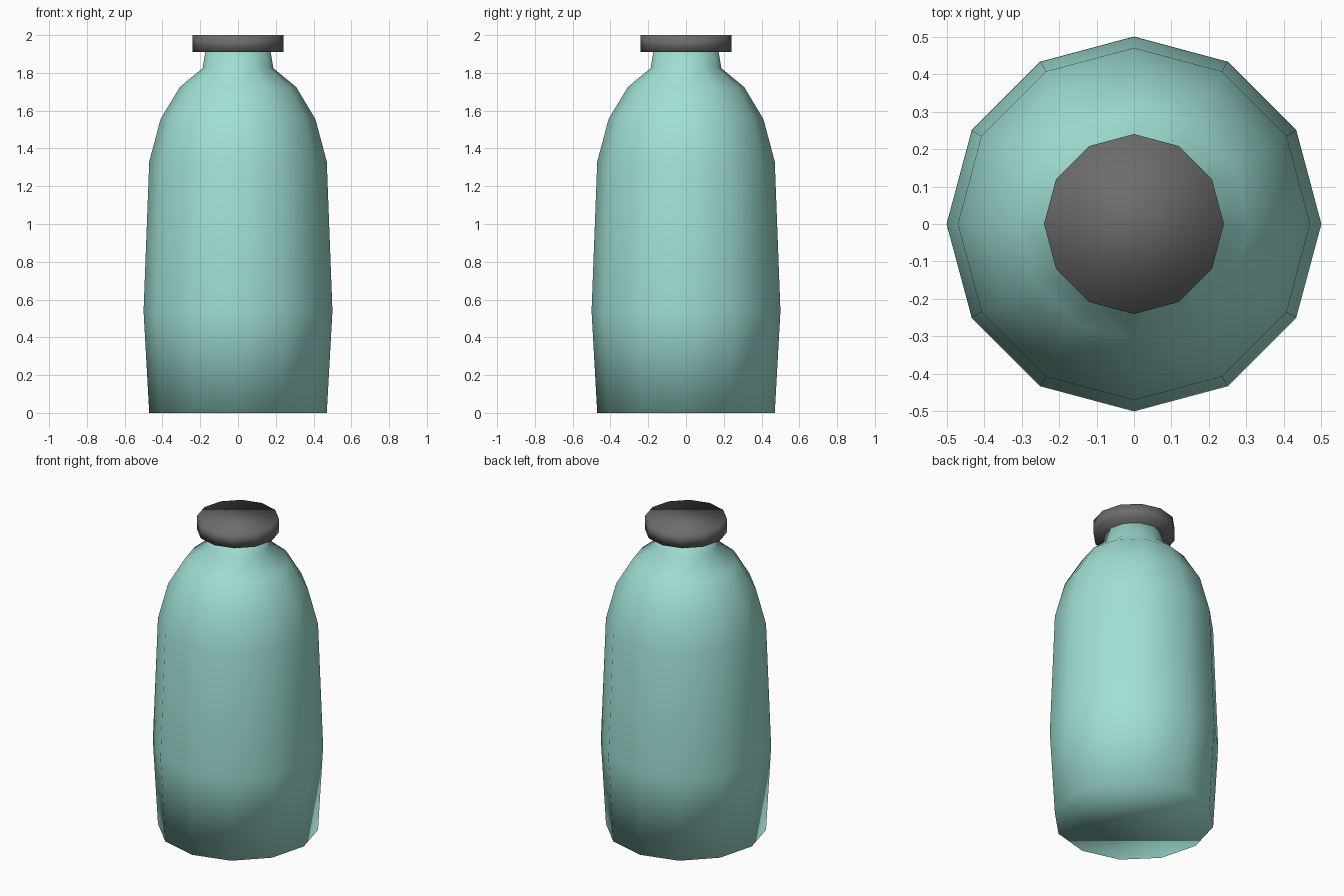
import bpy, bmesh
from math import cos, sin, tau

if "Cube" in bpy.data.objects:
    bpy.data.objects.remove(bpy.data.objects["Cube"])

SIDES = 12


def material(name, color):
    mat = bpy.data.materials.new(name)
    mat.diffuse_color = color
    mat.use_nodes = True
    mat.node_tree.nodes["Principled BSDF"].inputs["Base Color"].default_value = mat.diffuse_color
    return mat


def lathe(name, profile, mat):
    """Revolve (radius, z) points into a closed, smooth-shaded solid."""
    bm = bmesh.new()
    rings = [[bm.verts.new((r * cos(tau * i / SIDES), r * sin(tau * i / SIDES), z))
              for i in range(SIDES)] for r, z in profile]
    for low, high in zip(rings, rings[1:]):
        for i in range(SIDES):
            j = (i + 1) % SIDES
            bm.faces.new((low[i], low[j], high[j], high[i]))
    bm.faces.new(rings[0][::-1])
    bm.faces.new(rings[-1])
    for face in bm.faces:
        face.smooth = True
    mesh = bpy.data.meshes.new(name)
    bm.to_mesh(mesh)
    bm.free()
    mesh.materials.append(mat)
    obj = bpy.data.objects.new(name, mesh)
    bpy.context.collection.objects.link(obj)
    return obj


# Bottle: slightly bulged body, rounded shoulder, short tapered neck
lathe("bottle_body",
      [(0.47, 0), (0.5, 0.54), (0.47, 1.33), (0.41, 1.555),
       (0.308, 1.725), (0.187, 1.825), (0.172, 1.915)],
      material("teal", (0.35, 0.74, 0.66, 1)))

# Flat cap
lathe("cap", [(0.24, 1.91), (0.24, 2.0)],
      material("dark_grey", (0.15, 0.15, 0.15, 1)))
